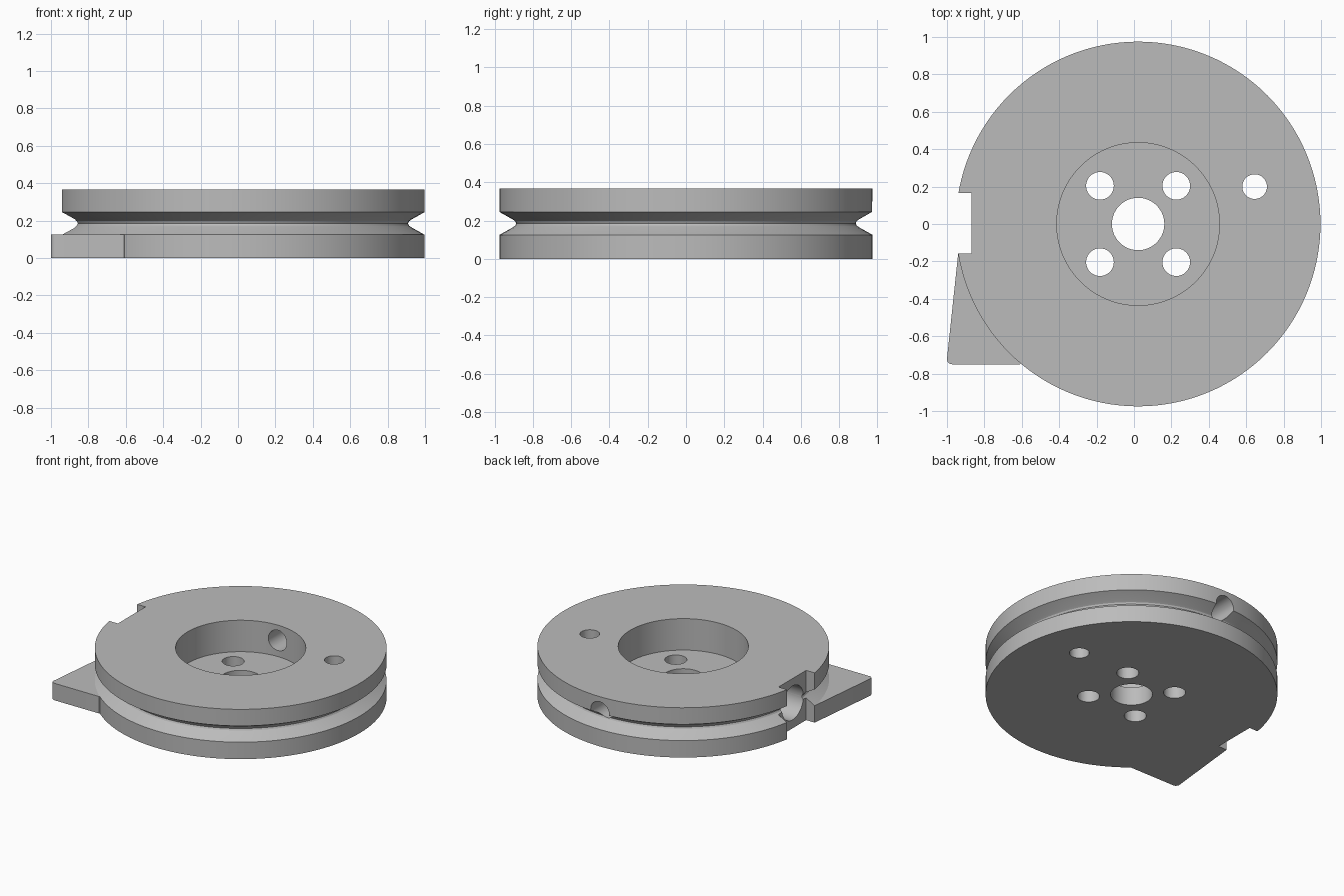
import bpy, bmesh
from math import cos, sin, pi, radians
from mathutils import Matrix, Vector

cube = bpy.data.objects.get("Cube")
if cube:
    bpy.data.objects.remove(cube, do_unlink=True)

CX = 0.022          # disc axis
HEIGHT = 0.367
RADIUS = 0.975
FLANGE = 0.125

grey = bpy.data.materials.new("machined grey")
grey.use_nodes = True
colour = (0.5, 0.5, 0.5, 1)
grey.diffuse_color = colour
grey.node_tree.nodes["Principled BSDF"].inputs["Base Color"].default_value = colour


def finish(name, bm):
    bmesh.ops.recalc_face_normals(bm, faces=bm.faces)
    mesh = bpy.data.meshes.new(name)
    bm.to_mesh(mesh)
    bm.free()
    mesh.materials.append(grey)
    obj = bpy.data.objects.new(name, mesh)
    bpy.context.collection.objects.link(obj)
    return obj


def lathe(name, profile, steps=128):
    """Closed ring made by turning a profile of (radius, z) points."""
    bm = bmesh.new()
    rings = [[bm.verts.new((CX + r * cos(2 * pi * i / steps),
                            r * sin(2 * pi * i / steps), z))
              for r, z in profile] for i in range(steps)]
    n = len(profile)
    for i in range(steps):
        a, b = rings[i], rings[(i + 1) % steps]
        for j in range(n):
            k = (j + 1) % n
            bm.faces.new((a[j], b[j], b[k], a[k]))
    return finish(name, bm)


def prism(name, outline, z0, z1):
    bm = bmesh.new()
    face = bm.faces.new([bm.verts.new((x, y, z0)) for x, y in outline])
    up = bmesh.ops.extrude_face_region(bm, geom=[face])
    moved = [v for v in up["geom"] if isinstance(v, bmesh.types.BMVert)]
    bmesh.ops.translate(bm, verts=moved, vec=(0, 0, z1 - z0))
    return finish(name, bm)


def rod(name, radius, start, end):
    """Cylinder between two points."""
    start, end = Vector(start), Vector(end)
    axis = end - start
    turn = axis.to_track_quat('Z', 'Y').to_matrix().to_4x4()
    bm = bmesh.new()
    bmesh.ops.create_cone(bm, cap_ends=True, segments=40, radius1=radius,
                          radius2=radius, depth=axis.length,
                          matrix=Matrix.Translation((start + end) / 2) @ turn)
    return finish(name, bm)


# Grooved wheel with a round pocket and a centre bore
groove = [(RADIUS, FLANGE), (0.907, 0.163), (0.893, 0.173), (0.887, 0.185),
          (0.893, 0.197), (0.907, 0.207), (RADIUS, 0.245)]
wheel = lathe("grooved_wheel",
              [(0.14, 0), (RADIUS, 0)] + groove +
              [(RADIUS, HEIGHT), (0.435, HEIGHT), (0.435, 0.135), (0.14, 0.135)])

# Pointed tab on the lower flange, with one rounded corner
corner = [(-0.972 - 0.028 * cos(t), -0.722 - 0.028 * sin(t))
          for t in (radians(a) for a in range(0, 91, 15))]
tab = prism("corner_tab", [(-0.94, -0.158)] + corner +
            [(-0.61, -0.75), (-0.5, -0.65), (-0.7, -0.158)], 0, FLANGE)

# Cutters: rim notch, side holes, bolt holes and an outer pin hole
cutters = [prism("notch_cutter", [(-1.2, -0.157), (-0.87, -0.157),
                                  (-0.87, 0.165), (-1.2, 0.165)], -0.1, 0.5)]
cutters.append(rod("notch_hole_cutter", 0.125, (-1.2, 0, 0.187), (-0.55, 0, 0.187)))
cutters.append(rod("back_hole_cutter", 0.075, (CX, 0.3, 0.255), (CX, 1.1, 0.255)))
for sx in (-1, 1):
    for sy in (-1, 1):
        x, y = CX + 0.204 * sx, 0.204 * sy
        cutters.append(rod("bolt_hole_cutter", 0.074, (x, y, -0.1), (x, y, 0.2)))
cutters.append(rod("pin_hole_cutter", 0.066, (0.645, 0.2, -0.1), (0.645, 0.2, 0.5)))

# Join the tab, then cut every opening
bpy.context.view_layer.objects.active = wheel
for helper, operation in [(tab, 'UNION')] + [(c, 'DIFFERENCE') for c in cutters]:
    mod = wheel.modifiers.new(helper.name, 'BOOLEAN')
    mod.object = helper
    mod.operation = operation
    mod.solver = 'EXACT'
    bpy.ops.object.modifier_apply(modifier=mod.name)
    bpy.data.objects.remove(helper, do_unlink=True)

# Smooth the round walls, keep the machined edges crisp
for o in bpy.context.selected_objects:
    o.select_set(False)
wheel.select_set(True)
bpy.ops.object.shade_smooth_by_angle(angle=radians(25))
